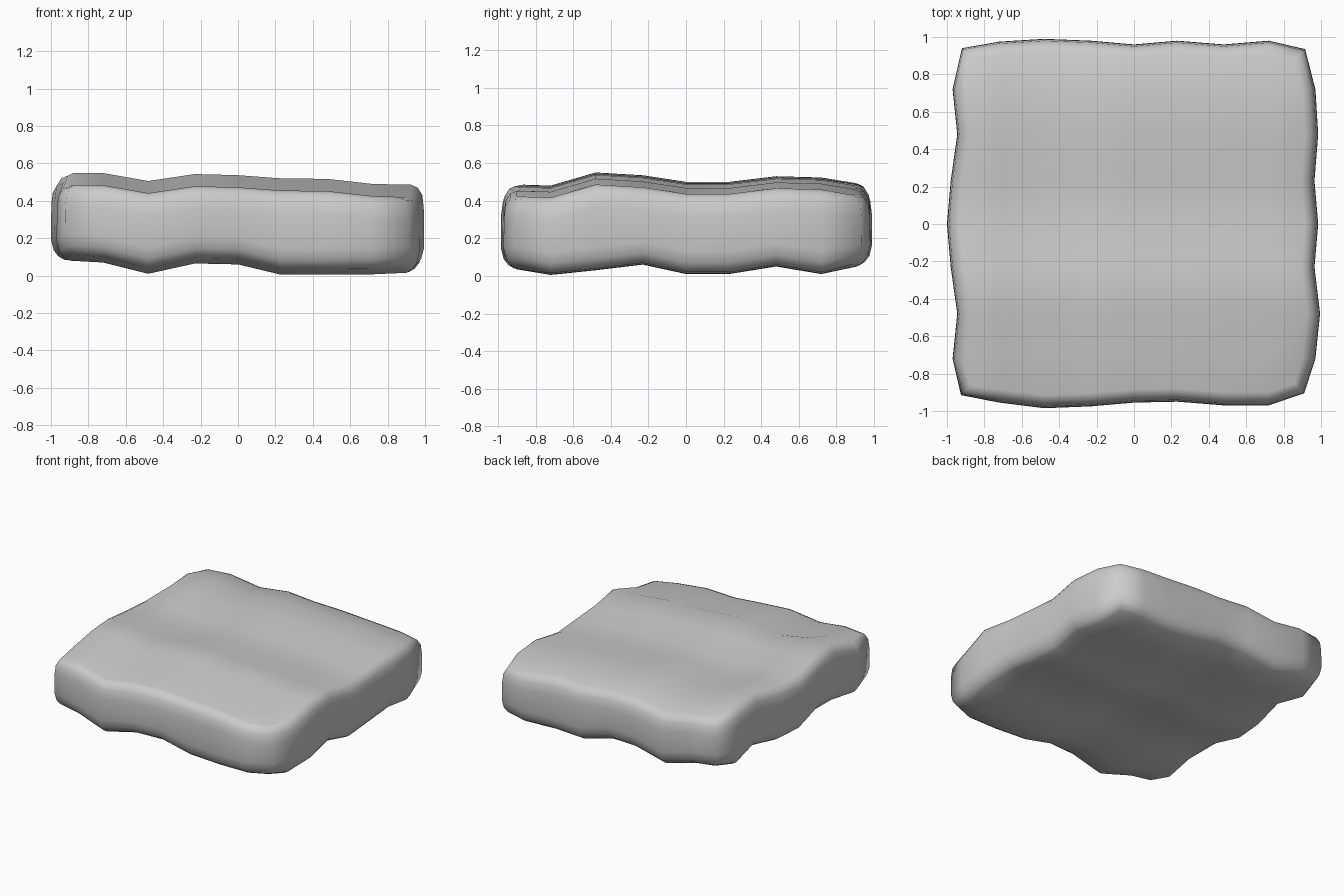
import bpy, bmesh, math

if "Cube" in bpy.data.objects:
    bpy.data.objects.remove(bpy.data.objects["Cube"])

# Stations across the slab and its wobbly outline (9 points per side)
S = [-0.92, -0.72, -0.48, -0.23, 0, 0.23, 0.48, 0.72, 0.91]
LEFT = [-0.925, -0.97, -0.945, -0.98, -1.0, -0.98, -0.945, -0.97, -0.92]
RIGHT = [0.91, 0.97, 0.995, 0.965, 0.985, 0.965, 0.985, 0.97, 0.915]
FRONT = [-0.915, -0.955, -0.985, -0.975, -0.955, -0.95, -0.97, -0.97, -0.905]
BACK = [0.94, 0.975, 0.99, 0.98, 0.96, 0.98, 0.96, 0.98, 0.935]

# Waves of the top and bottom faces: along x plus along y
TOP_X = [0.55, 0.548, 0.506, 0.543, 0.537, 0.52, 0.517, 0.49, 0.486]
TOP_Y = [-0.065, -0.07, 0, -0.015, -0.05, -0.05, -0.02, -0.027, -0.055]
LOW_X = [0.085, 0.075, 0.015, 0.07, 0.065, 0.01, 0.01, 0.012, 0.02]
LOW_Y = [0.025, -0.005, 0.02, 0.05, 0.0, 0.0, 0.04, 0.0, 0.04]
N = 8


def plan(i, j):
    x = LEFT[j] if i == 0 else RIGHT[j] if i == N else S[i]
    y = FRONT[i] if j == 0 else BACK[i] if j == N else S[j]
    return x, y


def top(i, j):
    return TOP_X[i] + TOP_Y[j]


def low(i, j):
    return max(0.0, LOW_X[i] + LOW_Y[j])


def inset(i, j, d):
    # move an outline point inward from the side(s) it lies on
    x, y = plan(i, j)
    k = 0.75 if i in (0, N) and j in (0, N) else 1
    if i in (0, N):
        x -= math.copysign(d * k, x)
    if j in (0, N):
        y -= math.copysign(d * k, y)
    return x, y


bm = bmesh.new()
rim = ([(i, 0) for i in range(N)] + [(N, j) for j in range(N)] +
       [(i, N) for i in range(N, 0, -1)] + [(0, j) for j in range(N, 0, -1)])


def cap(height, d):
    g = {(i, j): bm.verts.new((*inset(i, j, d), height(i, j)))
         for i in range(N + 1) for j in range(N + 1)}
    for i in range(N):
        for j in range(N):
            bm.faces.new([g[i, j], g[i + 1, j], g[i + 1, j + 1], g[i, j + 1]])
    return [g[p] for p in rim]


# Rounded rim rings between the two faces: (height function, offset, inset)
rings = [cap(low, 0.07)]
for height, dz, d in [(low, 0.018, 0.04), (low, 0.05, 0.015), (low, 0.11, 0.0),
                      (top, -0.12, 0.002), (top, -0.055, 0.01), (top, -0.015, 0.035)]:
    rings.append([bm.verts.new((*inset(*p, d), height(*p) + dz)) for p in rim])
rings.append(cap(top, 0.07))
for a, b in zip(rings, rings[1:]):
    for k in range(len(rim)):
        m = (k + 1) % len(rim)
        bm.faces.new([a[k], a[m], b[m], b[k]])

bmesh.ops.recalc_face_normals(bm, faces=bm.faces)
for f in bm.faces:
    f.smooth = True
mesh = bpy.data.meshes.new("stone_slab")
bm.to_mesh(mesh)
bm.free()
slab = bpy.data.objects.new("stone_slab", mesh)
bpy.context.collection.objects.link(slab)
